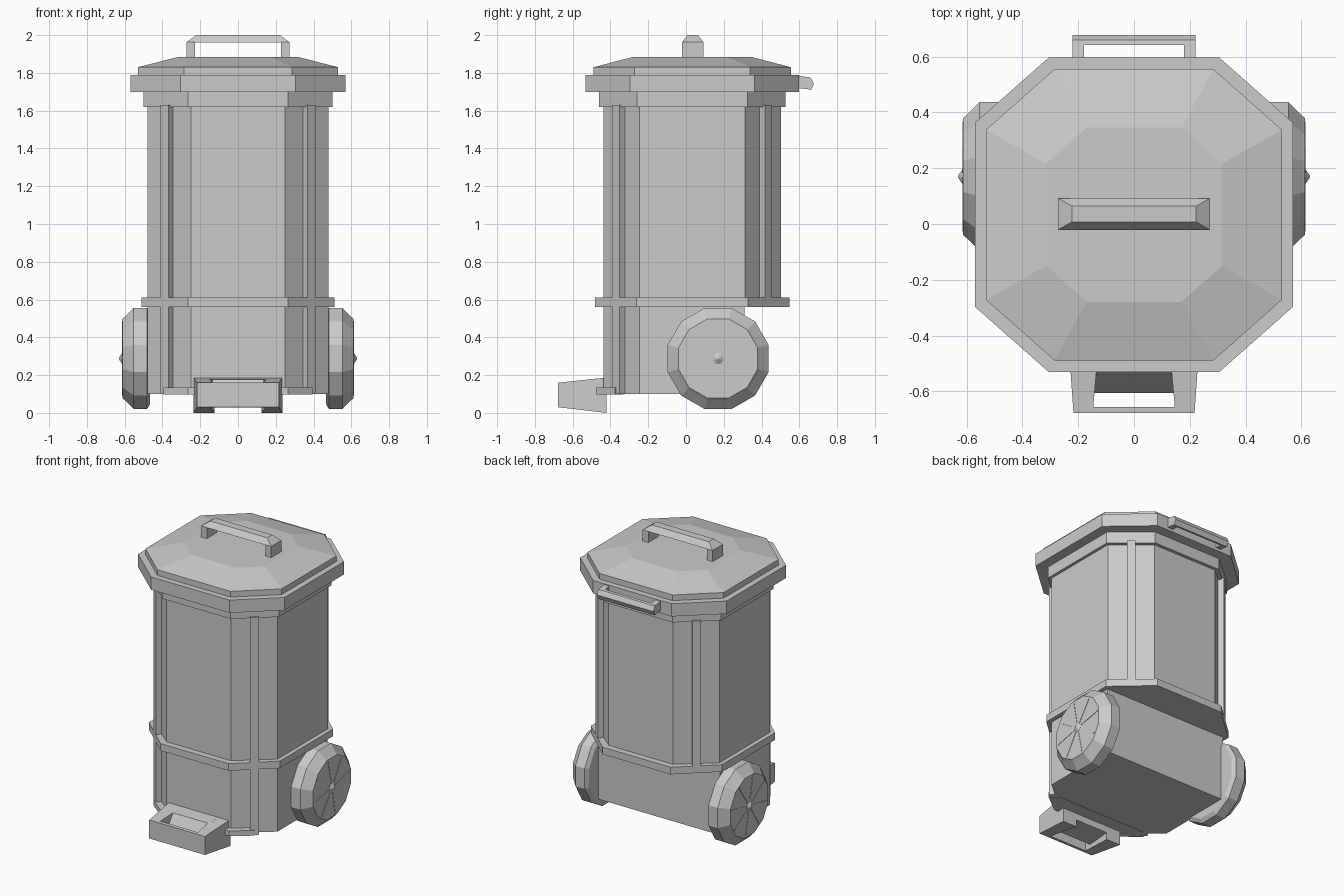
import bpy, bmesh, math
from mathutils import Matrix, Vector

if "Cube" in bpy.data.objects:
    bpy.data.objects.remove(bpy.data.objects["Cube"])

CY = 0.033  # centre line of the octagonal body


def make(name, verts, faces):
    me = bpy.data.meshes.new(name)
    me.from_pydata([tuple(v) for v in verts], [], faces)
    bm = bmesh.new()
    bm.from_mesh(me)
    bmesh.ops.recalc_face_normals(bm, faces=bm.faces)
    bm.to_mesh(me)
    bm.free()
    ob = bpy.data.objects.new(name, me)
    bpy.context.collection.objects.link(ob)
    return ob


def loft(name, rings):
    """Skin a list of equal-length closed loops and cap both ends."""
    n = len(rings[0])
    faces = [tuple(range(n))]
    for k in range(len(rings) - 1):
        for i in range(n):
            j = (i + 1) % n
            faces.append((k*n + i, k*n + j, (k+1)*n + j, (k+1)*n + i))
    faces.append(tuple((len(rings)-1)*n + i for i in range(n)))
    return make(name, [v for r in rings for v in r], faces)


def octagon(z, hx, hy, fx, fy):
    pts = [(fx, -hy), (hx, -fy), (hx, fy), (fx, hy), (-fx, hy), (-hx, fy), (-hx, -fy), (-fx, -hy)]
    return [(x, CY + y, z) for x, y in pts]


def prism(name, pts, z0, z1):
    return loft(name, [[(x, y, z) for x, y in pts] for z in (z0, z1)])


def extrude_x(name, pts, x0, x1):
    return loft(name, [[(x, y, z) for y, z in pts] for x in (x0, x1)])


def rect(y0, y1, z0, z1):
    return [(y0, z0), (y1, z0), (y1, z1), (y0, z1)]


# Bin body: full octagon above, flat-backed below so the wheels tuck in
loft("upper_body", [octagon(z, 0.48, 0.47, 0.25, 0.28) for z in (0.57, 1.70)])
prism("lower_body", [(0.25, -0.437), (0.48, -0.247), (0.48, 0.31), (-0.48, 0.31),
                     (-0.48, -0.247), (-0.25, -0.437)], 0.10, 0.58)
loft("middle_band", [octagon(z, 0.51, 0.515, 0.265, 0.295) for z in (0.56, 0.61)])
loft("collar", [octagon(z, 0.50, 0.493, 0.265, 0.292) for z in (1.62, 1.71)])
prism("foot_strip", [(-0.35, -0.33), (-0.395, -0.375), (-0.265, -0.477), (0.265, -0.477),
                     (0.395, -0.375), (0.35, -0.33)], 0.098, 0.135)

# Vertical ribs in the middle of each chamfer
for sx in (-1, 1):
    for sy in (-1, 1):
        n = Vector((0.637*sx, 0.77*sy))
        t = Vector((-n.y, n.x))
        c = Vector((0.365*sx, CY + 0.375*sy))
        pts = [c + n*a + t*b for a, b in ((-0.02, -0.028), (0.037, -0.028), (0.037, 0.028), (-0.02, 0.028))]
        prism("corner_rib", pts, 0.10 if sy < 0 else 0.57, 1.63)

# Lid
loft("lid", [octagon(1.70, 0.57, 0.564, 0.305, 0.33), octagon(1.79, 0.57, 0.564, 0.305, 0.33),
             octagon(1.79, 0.53, 0.522, 0.285, 0.305), octagon(1.83, 0.53, 0.522, 0.285, 0.305),
             octagon(1.885, 0.315, 0.312, 0.17, 0.183)])

# Lid grip: chamfered bar on two posts
def grip_ring(z, hx, hy):
    return [(sx*hx, 0.036 + sy*hy, z) for sx, sy in ((-1, -1), (1, -1), (1, 1), (-1, 1))]

loft("lid_grip_bar", [grip_ring(1.962, 0.273, 0.057), grip_ring(2.0, 0.222, 0.028)])
for s in (-1, 1):
    extrude_x("lid_grip_post", rect(-0.021, 0.093, 1.875, 1.963), s*0.228, s*0.273)

# Rear pull handle
extrude_x("rear_handle_bar", [(0.642, 1.715), (0.662, 1.71), (0.677, 1.742), (0.66, 1.775), (0.642, 1.778)],
          -0.22, 0.22)
for s in (-1, 1):
    extrude_x("rear_handle_arm", [(0.59, 1.72), (0.65, 1.713), (0.65, 1.777), (0.59, 1.785)], s*0.18, s*0.22)

# Foot pedal: tapering frame
def pedal_x(y):
    return 0.217 + (y + 0.677)*0.07

def pedal_z(y):
    k = (y + 0.677)/0.257
    return 0.03*(1 - k), 0.16 + 0.027*k

for s in (-1, 1):
    rings = []
    for y in (-0.677, -0.42):
        z0, z1 = pedal_z(y)
        xo = pedal_x(y)*s
        xi = (0.148 if y < -0.5 else 0.125)*s
        rings.append([(xi, y, z0), (xo, y, z0), (xo, y, z1), (xi, y, z1)])
    loft("pedal_arm", rings)
extrude_x("pedal_front_bar", [(-0.677, 0.03), (-0.655, 0.028), (-0.655, 0.162), (-0.677, 0.16)], -0.16, 0.16)
extrude_x("pedal_back_bar", [(-0.605, 0.05), (-0.42, 0.05), (-0.42, 0.187), (-0.53, 0.176)], -0.15, 0.15)

# Wheels: twelve-sided, bevelled outer side, cone hub and thin spokes
WY, WZ = 0.17, 0.288

def circle(x, r, n=12):
    return [(x, WY + r*math.cos((i + 0.5)*2*math.pi/n), WZ + r*math.sin((i + 0.5)*2*math.pi/n)) for i in range(n)]

for s in (-1, 1):
    loft("wheel", [circle(s*x, r) for x, r in ((0.465, 0.25), (0.482, 0.277), (0.553, 0.277),
                                               (0.598, 0.23), (0.612, 0.217))])
    loft("wheel_hub", [circle(s*0.60, 0.03), circle(s*0.613, 0.03), circle(s*0.63, 0.004)])
    for k in range(8):
        turn = Matrix.Rotation(k*math.pi/4 + 0.2, 4, 'X')
        rings = []
        for x in (0.605, 0.6145):
            rings.append([Vector((s*x, WY, WZ)) + turn @ Vector((0, a, b))
                          for a, b in ((0.02, -0.002), (0.20, -0.006), (0.20, 0.006), (0.02, 0.002))])
        loft("wheel_spoke", rings)
